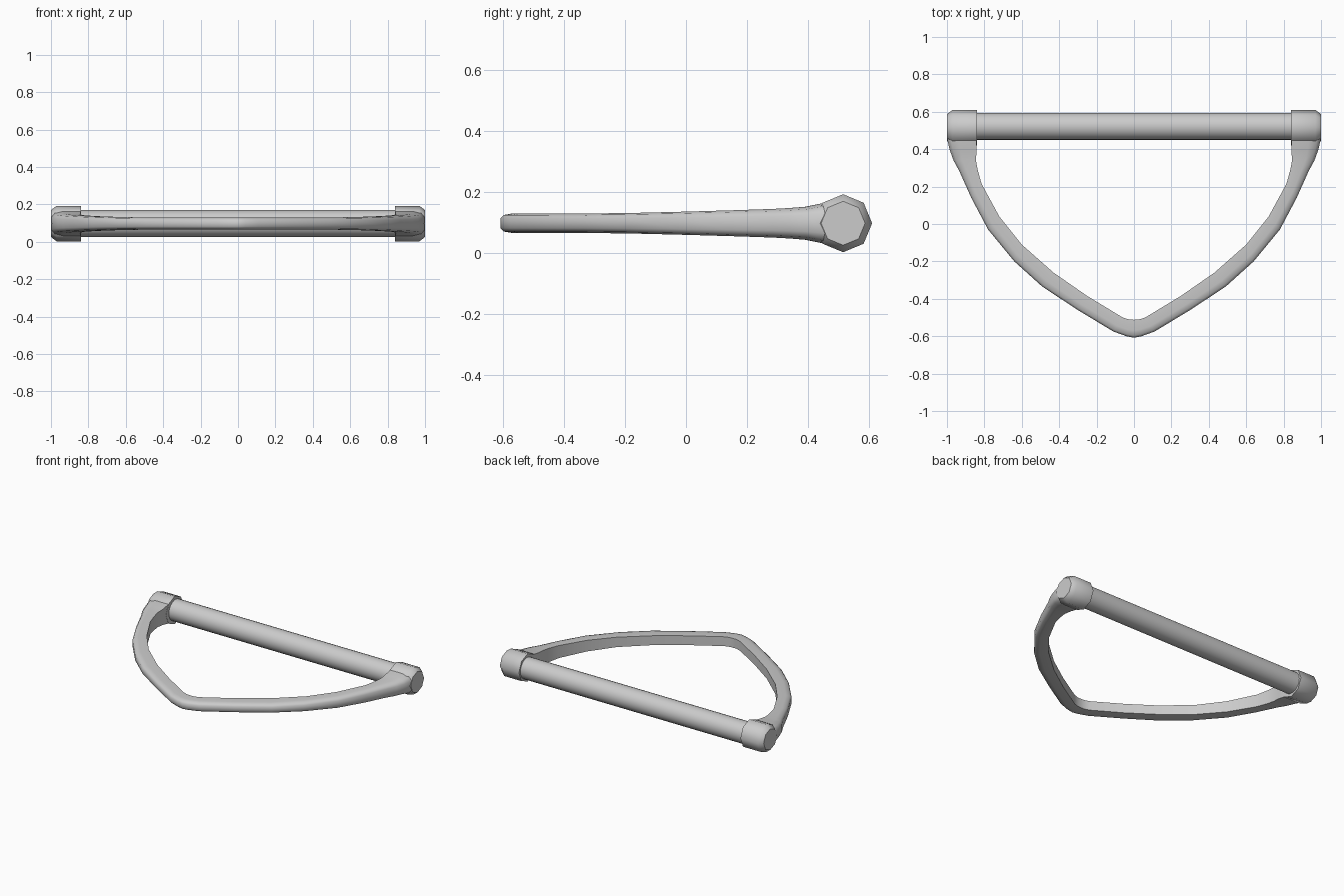
import bpy, bmesh, math

if "Cube" in bpy.data.objects:
    bpy.data.objects.remove(bpy.data.objects["Cube"])

ZC = 0.0975  # mid height of the whole part


def loft(name, rings, angle):
    """Skin a list of equal-length point rings and cap both ends."""
    bm = bmesh.new()
    vr = [[bm.verts.new(p) for p in r] for r in rings]
    n = len(vr[0])
    for a, b in zip(vr, vr[1:]):
        for i in range(n):
            j = (i + 1) % n
            bm.faces.new((a[i], a[j], b[j], b[i]))
    bm.faces.new(vr[0])
    bm.faces.new(vr[-1])
    bmesh.ops.recalc_face_normals(bm, faces=bm.faces)
    me = bpy.data.meshes.new(name)
    bm.to_mesh(me)
    bm.free()
    ob = bpy.data.objects.new(name, me)
    bpy.context.collection.objects.link(ob)
    bpy.context.view_layer.objects.active = ob
    ob.select_set(True)
    bpy.ops.object.shade_smooth_by_angle(angle=math.radians(angle))
    ob.select_set(False)
    return ob


def circle(x, r, n, y):
    return [(x, y + r * math.cos(2 * math.pi * i / n),
             ZC + r * math.sin(2 * math.pi * i / n)) for i in range(n)]


# Straight cross bar
loft("cross_bar", [circle(x, 0.072, 24, 0.522) for x in (-0.86, 0.86)], 40)

# Eight-sided end sockets with chamfered outer ends
for side, s in (("left", -1), ("right", 1)):
    loft(side + "_socket", [circle(s * x, r, 8, 0.515) for x, r in
                            ((0.84, 0.095), (0.97, 0.095), (1.0, 0.072))], 50)

# Bowed frame: outer x, y, inner x, y, half height (right half, tip last)
half = [
    (0.998, 0.52, 0.841, 0.52, 0.066),
    (0.998, 0.45, 0.841, 0.45, 0.066),
    (0.985, 0.395, 0.842, 0.39, 0.054),
    (0.965, 0.34, 0.845, 0.34, 0.050),
    (0.935, 0.285, 0.836, 0.29, 0.047),
    (0.87, 0.14, 0.815, 0.215, 0.043),
    (0.78, -0.03, 0.72, 0.04, 0.038),
    (0.64, -0.20, 0.60, -0.11, 0.034),
    (0.49, -0.335, 0.43, -0.26, 0.032),
    (0.30, -0.46, 0.25, -0.385, 0.032),
    (0.11, -0.575, 0.06, -0.50, 0.032),
    (0.04, -0.60, 0.025, -0.511, 0.032),
    (0.0, -0.608, 0.0, -0.512, 0.032),
]
path = half + [(-a, b, -c, d, h) for a, b, c, d, h in reversed(half[:-1])]
# Flat inner side, softly rounded outer side: (position inner->outer, height)
section = [(0, -1), (0.6, -1), (0.88, -0.85), (1, -0.5),
           (1, 0.5), (0.88, 0.85), (0.6, 1), (0, 1)]
rings = [[(c + (a - c) * t, d + (b - d) * t, ZC + h * k) for t, k in section]
         for a, b, c, d, h in path]
loft("bowed_frame", rings, 60)
